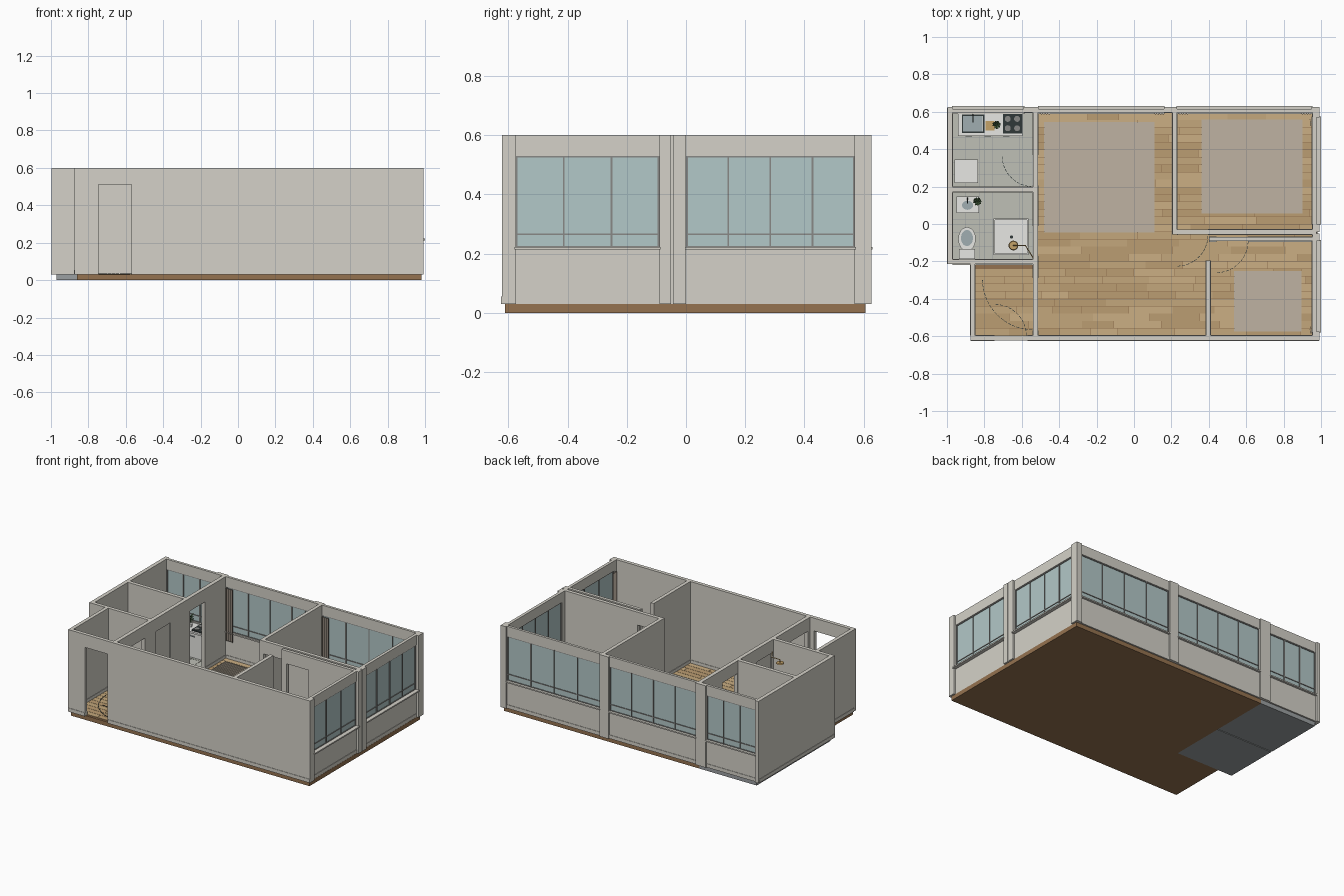
import bpy, bmesh, math, random
from mathutils import Matrix, Vector

if "Cube" in bpy.data.objects:
    bpy.data.objects.remove(bpy.data.objects["Cube"])
random.seed(4)

def mat(name, r, g, b):
    m = bpy.data.materials.new(name)
    m.diffuse_color = (r, g, b, 1)
    m.use_nodes = True
    m.node_tree.nodes["Principled BSDF"].inputs["Base Color"].default_value = m.diffuse_color
    return m

WALL = mat("plaster", .66, .64, .58)
BROWN = mat("slab_brown", .30, .17, .08)
WOOD = [mat("oak_%d" % i, *c) for i, c in enumerate([(.55, .39, .20), (.50, .34, .17), (.60, .43, .23)])]
GREYSLAB = mat("slab_grey", .33, .35, .36)
TILE = mat("tile", .52, .53, .47)
GLASS = mat("glass", .45, .58, .58)
FRAME = mat("frame", .25, .25, .24)
RUG = mat("rug", .52, .45, .36)
CLOTH = mat("curtain", .34, .29, .24)
DARK = mat("black", .03, .04, .04)
WHITE = mat("white", .80, .80, .77)
STEEL = mat("steel", .35, .42, .44)
GREEN = mat("leaf", .06, .12, .05)
GOLD = mat("brass", .55, .36, .14)

def finish(name, bm, m, smooth=False):
    me = bpy.data.meshes.new(name)
    bm.to_mesh(me)
    bm.free()
    ob = bpy.data.objects.new(name, me)
    bpy.context.collection.objects.link(ob)
    me.materials.append(m)
    if smooth:
        for p in me.polygons:
            p.use_smooth = len(p.vertices) == 4
    return ob

def boxes(name, items, m):
    bm = bmesh.new()
    for x0, x1, y0, y1, z0, z1 in items:
        c = Matrix.Translation(((x0 + x1) / 2, (y0 + y1) / 2, (z0 + z1) / 2))
        bmesh.ops.create_cube(bm, size=1, matrix=c @ Matrix.Diagonal((x1 - x0, y1 - y0, z1 - z0, 1)))
    return finish(name, bm, m)

def along(axis, a0, a1, c0, c1, z0, z1):
    return (a0, a1, c0, c1, z0, z1) if axis == 'x' else (c0, c1, a0, a1, z0, z1)

def disc(name, x, y, z0, z1, r0, r1, m, sy=1.0, n=24):
    bm = bmesh.new()
    bmesh.ops.create_cone(bm, cap_ends=True, segments=n, radius1=r0, radius2=r1, depth=z1 - z0,
                          matrix=Matrix.Translation((x, y, (z0 + z1) / 2)) @ Matrix.Diagonal((1, sy, 1, 1)))
    return finish(name, bm, m, True)

def rod(name, pts, r, m):
    cu = bpy.data.curves.new(name, 'CURVE')
    cu.dimensions = '3D'
    cu.bevel_depth, cu.bevel_resolution = r, 2
    sp = cu.splines.new('POLY')
    sp.points.add(len(pts) - 1)
    for p, co in zip(sp.points, pts):
        p.co = (*co, 1)
    cu.materials.append(m)
    bpy.context.collection.objects.link(bpy.data.objects.new(name, cu))

Z0, Z1, HEAD = .03, .6, .51

# walls split around openings (start, end, bottom, top), with a skirting strip
def wall(name, axis, a0, a1, c0, c1, openings=(), skirt=.003):
    parts, cur = [], a0
    def solid(s, e):
        parts.append(along(axis, s, e, c0, c1, Z0, Z1))
        parts.append(along(axis, s, e, c0 - skirt, c1 + skirt, Z0, Z0 + .025))
    for s, e, b, t in openings:
        if s > cur:
            solid(cur, s)
        parts.append(along(axis, s, e, c0, c1, t, Z1))
        if b > Z0:
            parts.append(along(axis, s, e, c0, c1, Z0, b))
            parts.append(along(axis, s, e, c0 - skirt, c1 + skirt, Z0, Z0 + .025))
        cur = e
    solid(cur, a1)
    boxes(name, parts, WALL)

WB, WT = .22, .53
back = [(-.97, -.59, 3), (-.51, .16, 4), (.23, .95, 4)]
right = [(-.575, -.09, 3), (0, .57, 4)]
wall("back_wall", 'x', -.995, .975, .597, .615, [(s, e, WB, WT) for s, e, n in back])
wall("right_wall", 'y', -.622, .615, .955, .976, [(s, e, WB, WT) for s, e, n in right])
wall("front_wall", 'x', -.875, .99, -.622, -.597, [(-.745, -.57, Z0, HEAD)])
wall("left_wall", 'y', -.215, .62, -.997, -.97)
wall("entry_left_wall", 'y', -.597, -.215, -.875, -.85)
wall("kitchen_bath_wall", 'x', -.97, -.54, .172, .198)
wall("bath_entry_wall", 'x', -.97, -.54, -.215, -.19)
wall("hall_wall", 'y', -.597, .597, -.54, -.513,
     [(-.57, -.29, Z0, HEAD), (-.17, -.01, Z0, HEAD), (.205, .37, Z0, HEAD)])
wall("bedroom_side_wall", 'y', -.055, .597, .205, .23)
wall("bedroom_front_wall", 'x', .23, .955, -.055, -.03, [(.235, .395, Z0, HEAD)])
wall("study_back_wall", 'x', .40, .955, -.092, -.07, [(.44, .61, Z0, HEAD)])
wall("study_side_wall", 'y', -.597, -.195, .385, .41)
boxes("bath_door", [(-.533, -.52, -.17, -.01, Z0, HEAD)], WALL)

# outer pilasters between windows
boxes("back_pilasters", [(a, b, .612, .626, Z0, Z1) for a, b in
      [(-.997, -.97), (-.59, -.51), (.16, .23), (.95, .992)]], WALL)
boxes("right_pilasters", [(.97, .992, a, b, Z0, Z1) for a, b in
      [(-.622, -.575), (-.09, -.05), (-.044, 0), (.57, .626)]], WALL)

# windows with mullions, transom and sill
def window(name, axis, s, e, n, c, out):
    boxes(name + "_glass", [along(axis, s, e, c - .002, c + .002, WB, WT)], GLASS)
    t = .003
    bars = []
    for i in range(n + 1):
        a = min(max(s + (e - s) * i / n, s + t), e - t)
        bars.append(along(axis, a - t, a + t, c - .007, c + .007, WB, WT))
    for z in (WB + t, .265, WT - t):
        bars.append(along(axis, s, e, c - .006, c + .006, z - t, z + t))
    boxes(name + "_frame", bars, FRAME)
    boxes(name + "_sill", [along(axis, s - .004, e + .004, c - .018, out, WB - .007, WB + .002)], WALL)

for i, (s, e, n) in enumerate(back):
    window("back_window_%d" % i, 'x', s, e, n, .606, .63)
for i, (s, e, n) in enumerate(right):
    window("right_window_%d" % i, 'y', s, e, n, .966, 1.0)

# floor slabs
boxes("wood_slab", [(-.53, .98, -.612, .607, 0, Z0), (-.86, -.53, -.612, -.205, 0, Z0)], BROWN)
boxes("wet_room_slabs", [(-.97, -.53, .188, .607, 0, Z0), (-.97, -.53, -.205, .182, 0, Z0)], GREYSLAB)

# staggered floor planks
rows = [[], [], []]
h = 1.194 / 30
for r in range(30):
    y = -.597 + r * h
    x = -.85 if y + h < -.2 else -.513
    while x < .955:
        w = min(random.uniform(.14, .32), .955 - x)
        rows[random.randrange(3)].append((x, x + w - .002, y, y + h - .002, Z0, .0335))
        x += w
for i, items in enumerate(rows):
    boxes("planks_%d" % i, items, WOOD[i])

# wet room tiles
def tiles(name, x0, x1, y0, y1, nx, ny):
    dx, dy = (x1 - x0) / nx, (y1 - y0) / ny
    boxes(name, [(x0 + i * dx, x0 + (i + 1) * dx - .002, y0 + j * dy, y0 + (j + 1) * dy - .002, Z0, .0335)
                 for i in range(nx) for j in range(ny)], TILE)
tiles("kitchen_tiles", -.97, -.54, .198, .597, 6, 6)
tiles("bath_tiles", -.97, -.54, -.19, .172, 6, 5)

# ribbed rugs
def rug(name, x0, x1, y0, y1):
    n = int((x1 - x0) / .012)
    d = (x1 - x0) / n
    boxes(name, [(x0, x1, y0, y1, .033, .036)] +
          [(x0 + i * d, x0 + (i + .6) * d, y0, y1, .036, .039) for i in range(n)], RUG)
rug("living_rug", -.48, .11, -.045, .545)
rug("bedroom_rug", .36, .90, .055, .56)
rug("study_rug", .535, .895, -.575, -.25)

# dashed door swing marks on the floor
def swing(name, cx, cy, r, a0):
    bm = bmesh.new()
    n = max(8, int(r * 70))
    for i in range(n):
        a = math.radians(a0 + 90 * (i + .5) / n)
        bmesh.ops.create_cube(bm, size=1, matrix=Matrix.Translation((cx + r * math.cos(a), cy + r * math.sin(a), .035))
                              @ Matrix.Rotation(a, 4, 'Z') @ Matrix.Diagonal((.003, r * 1.1 / n, .003, 1)))
    finish(name, bm, DARK)
swing("kitchen_swing", -.54, .365, .165, 180)
swing("hall_swing", -.54, -.295, .27, 180)
swing("entry_swing", -.745, -.6, .17, 0)
swing("bedroom_swing", .23, -.06, .165, 270)
swing("study_swing", .44, -.09, .17, 270)

# pleated curtains
def curtain(name, axis, a0, a1, c):
    bm = bmesh.new()
    prev = None
    for i in range(17):
        a, d = a0 + (a1 - a0) * i / 16, c + .005 * math.sin(i * math.pi / 2)
        p = (a, d) if axis == 'x' else (d, a)
        cur = [bm.verts.new((*p, z)) for z in (.16, .525)]
        if prev:
            bm.faces.new((prev[0], cur[0], cur[1], prev[1]))
        prev = cur
    ob = finish(name, bm, CLOTH)
    ob.modifiers.new("thick", 'SOLIDIFY').thickness = .002
for i, a in enumerate((-.505, .105, .235, .89)):
    curtain("back_curtain_%d" % i, 'x', a, a + .055, .587)
for i, a in enumerate((-.59, .52)):
    curtain("right_curtain_%d" % i, 'y', a, a + .04, .946)

def plant(name, x, y, z):
    disc(name + "_pot", x, y, z, z + .025, .008, .012, WHITE, n=12)
    bm = bmesh.new()
    for i in range(12):
        a, up = i * 2.4, .03 + .045 * i / 12
        m = (Matrix.Translation((x, y, z + up)) @ Matrix.Rotation(a, 4, 'Z') @ Matrix.Rotation(-.6, 4, 'Y')
             @ Matrix.Translation((.012, 0, 0)) @ Matrix.Diagonal((.018, .006, .002, 1)))
        bmesh.ops.create_icosphere(bm, subdivisions=1, radius=1, matrix=m)
    finish(name + "_leaves", bm, GREEN)
    rod(name + "_stem", [(x, y, z + .02), (x, y, z + .075)], .0015, GREEN)

# kitchen counter, sink, hob, board, appliance
boxes("kitchen_cabinet", [(-.935, -.60, .48, .594, .034, .205)], WHITE)
boxes("worktop", [(-.94, -.595, .47, .596, .205, .217)], WHITE)
boxes("cabinet_handles", [(x, x + .035, .467, .473, .185, .19) for x in (-.9, -.8, -.7)], STEEL)
boxes("sink_basin", [(-.915, -.81, .492, .58, .217, .219)], STEEL)
boxes("sink_rim", [(-.92, -.80, .487, .494, .217, .223), (-.92, -.80, .578, .585, .217, .223),
                   (-.92, -.913, .487, .585, .217, .223), (-.807, -.80, .487, .585, .217, .223)], DARK)
rod("kitchen_tap", [(-.86, .585, .22), (-.86, .585, .265), (-.86, .545, .265), (-.86, .545, .255)], .003, DARK)
boxes("hob", [(-.70, -.60, .485, .587, .217, .223)], DARK)
for i in range(4):
    x, y = -.675 + .05 * (i % 2), .512 + .05 * (i // 2)
    disc("burner_%d" % i, x, y, .223, .226, .016, .016, FRAME)
boxes("chopping_board", [(-.795, -.745, .50, .55, .217, .222)], GOLD)
plant("kitchen_plant", -.735, .53, .217)
boxes("washer", [(-.96, -.835, .22, .345, .034, .2)], WHITE)

# bathroom
boxes("vanity", [(-.945, -.835, .062, .145, .034, .19), (-.95, -.83, .058, .148, .19, .2)], WHITE)
disc("vanity_bowl", -.89, .1, .2, .203, .03, .03, STEEL, .8)
rod("vanity_tap", [(-.89, .14, .2), (-.89, .14, .23), (-.89, .11, .23)], .003, DARK)
plant("bath_plant", -.838, .12, .2)
disc("toilet_bowl", -.893, -.08, .034, .11, .026, .045, WHITE, 1.35)
disc("toilet_seat", -.893, -.08, .11, .118, .047, .047, WHITE, 1.35)
disc("toilet_lid_inset", -.893, -.075, .118, .12, .032, .032, STEEL, 1.35)
boxes("toilet_tank", [(-.935, -.85, -.188, -.135, .034, .18)], WHITE)
boxes("shower_tray", [(-.75, -.565, -.165, .03, .034, .045),
                      (-.75, -.742, -.165, .03, .045, .055), (-.573, -.565, -.165, .03, .045, .055),
                      (-.75, -.565, -.165, -.157, .045, .055), (-.75, -.565, .022, .03, .045, .055)], WHITE)
disc("shower_drain", -.655, -.07, .045, .047, .009, .009, DARK)
disc("shower_head", -.645, -.115, .49, .497, .026, .022, GOLD)
rod("shower_arm", [(-.54, -.18, .515), (-.58, -.115, .515), (-.645, -.115, .515), (-.645, -.115, .495)], .003, GOLD)
